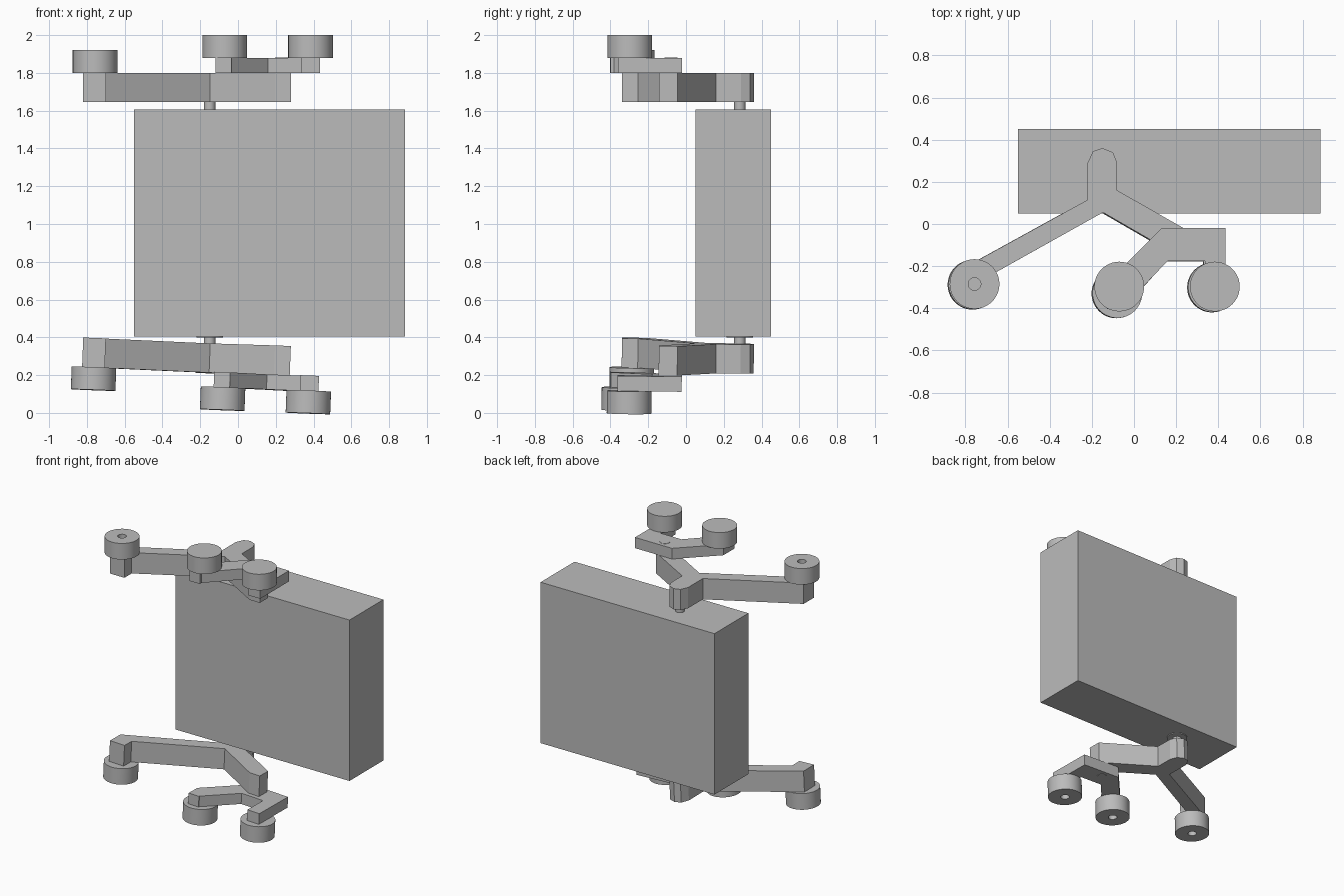
import bpy, bmesh, math
from mathutils import Matrix, Vector

cube = bpy.data.objects.get("Cube")
if cube:
    bpy.data.objects.remove(cube, do_unlink=True)

grey = bpy.data.materials.new("plain_grey")
grey.use_nodes = True
GREY = (0.5, 0.5, 0.5, 1)
grey.diffuse_color = GREY
grey.node_tree.nodes["Principled BSDF"].inputs["Base Color"].default_value = GREY


def finish(name, bm, matrix, smooth=False):
    bmesh.ops.transform(bm, matrix=matrix, verts=bm.verts)
    bmesh.ops.recalc_face_normals(bm, faces=bm.faces)
    mesh = bpy.data.meshes.new(name)
    bm.to_mesh(mesh)
    bm.free()
    mesh.materials.append(grey)
    obj = bpy.data.objects.new(name, mesh)
    bpy.context.collection.objects.link(obj)
    if smooth:
        bpy.ops.object.select_all(action="DESELECT")
        obj.select_set(True)
        bpy.context.view_layer.objects.active = obj
        bpy.ops.object.shade_smooth_by_angle(angle=math.radians(30))
    return obj


def prism(name, outline, z0, z1, matrix=Matrix(), smooth=False):
    """Extrude a plan outline between two heights."""
    bm = bmesh.new()
    face = bm.faces.new([bm.verts.new((x, y, z0)) for x, y in outline])
    new = bmesh.ops.extrude_face_region(bm, geom=[face])["geom"]
    verts = [v for v in new if isinstance(v, bmesh.types.BMVert)]
    bmesh.ops.translate(bm, verts=verts, vec=(0, 0, z1 - z0))
    return finish(name, bm, matrix, smooth)


def circle(cx, cy, r, n=48):
    return [(cx + r * math.cos(2 * math.pi * i / n),
             cy + r * math.sin(2 * math.pi * i / n)) for i in range(n)]


def wheel(name, cx, cy, z0, z1, matrix, recess):
    """Bored roller with its axle pin inside."""
    bm = bmesh.new()
    n = 48
    rings = []
    for r, z in ((0.03, z0), (0.118, z0), (0.118, z1), (0.03, z1)):
        rings.append([bm.verts.new((x, y, z)) for x, y in circle(cx, cy, r, n)])
    for a, b in zip(rings, rings[1:] + rings[:1]):
        for i in range(n):
            j = (i + 1) % n
            bm.faces.new((a[i], a[j], b[j], b[i]))
    finish(name, bm, matrix, True)
    end = z1 - recess * (1 if z1 > z0 else -1)
    prism(name + "_axle", circle(cx, cy, 0.03), z0, end, matrix, True)


# Main block and its pivot post
prism("main_block", [(-0.55, 0.05), (0.885, 0.05), (0.885, 0.45), (-0.55, 0.45)],
      0.405, 1.605)
POST = (-0.15, 0.285)
prism("upper_post", circle(*POST, 0.03), 1.55, 1.66, smooth=True)
prism("lower_post", circle(*POST, 0.03), 0.35, 0.45, smooth=True)
prism("lower_post_collar", circle(*POST, 0.07), 0.399, 0.405, smooth=True)

# Plan outlines of the forked arm and the swivel bracket
ARM = [(-0.22, 0.29), (-0.195, 0.345), (-0.15, 0.36), (-0.10, 0.34), (-0.08, 0.29),
       (-0.08, 0.16), (0.28, -0.045), (0.28, -0.143), (0.196, -0.143),
       (-0.147, 0.055), (-0.70, -0.254), (-0.70, -0.339), (-0.82, -0.339),
       (-0.82, -0.215), (-0.22, 0.115)]


def bracket_outline(drop):
    return [(0.435, -0.02), (0.13, -0.02), (-0.12, -0.27 - drop), (-0.12, -0.40),
            (-0.035, -0.40), (-0.035, -0.38 - drop / 2), (0.16, -0.175),
            (0.337, -0.175), (0.337, -0.36), (0.435, -0.36)]


def roller_unit(prefix, inner, sign, matrix, drop, recess):
    """Arm, bracket and three rollers stacked away from the block."""
    arm_end = inner + sign * 0.155
    plate_end = arm_end + sign * 0.08
    prism(prefix + "_arm", ARM, inner, arm_end, matrix)
    prism(prefix + "_bracket", bracket_outline(drop), arm_end, plate_end, matrix)
    prism(prefix + "_bracket_pin", circle(0.23, -0.08, 0.035), inner,
          plate_end + sign * 0.002, matrix, True)
    wheel(prefix + "_right_roller", -0.757, -0.285, arm_end, arm_end + sign * 0.12,
          matrix, 0.06)
    wheel(prefix + "_middle_roller", -0.07, -0.297 - drop, plate_end,
          plate_end + sign * 0.12, matrix, recess)
    wheel(prefix + "_left_roller", 0.384, -0.297, plate_end,
          plate_end + sign * 0.12, matrix, recess)


roller_unit("upper", 1.645, 1, Matrix(), 0, 0)

# The lower unit sits slightly tilted on its post
centre = Vector((*POST, 0.365))
tilt = Vector((0, 0, 1)).rotation_difference(Vector((0.0386, 0.013, 1))).to_matrix().to_4x4()
lower = Matrix.Translation(centre) @ tilt @ Matrix.Translation(-centre)
roller_unit("lower", 0.365, -1, lower, 0.028, 0.06)
